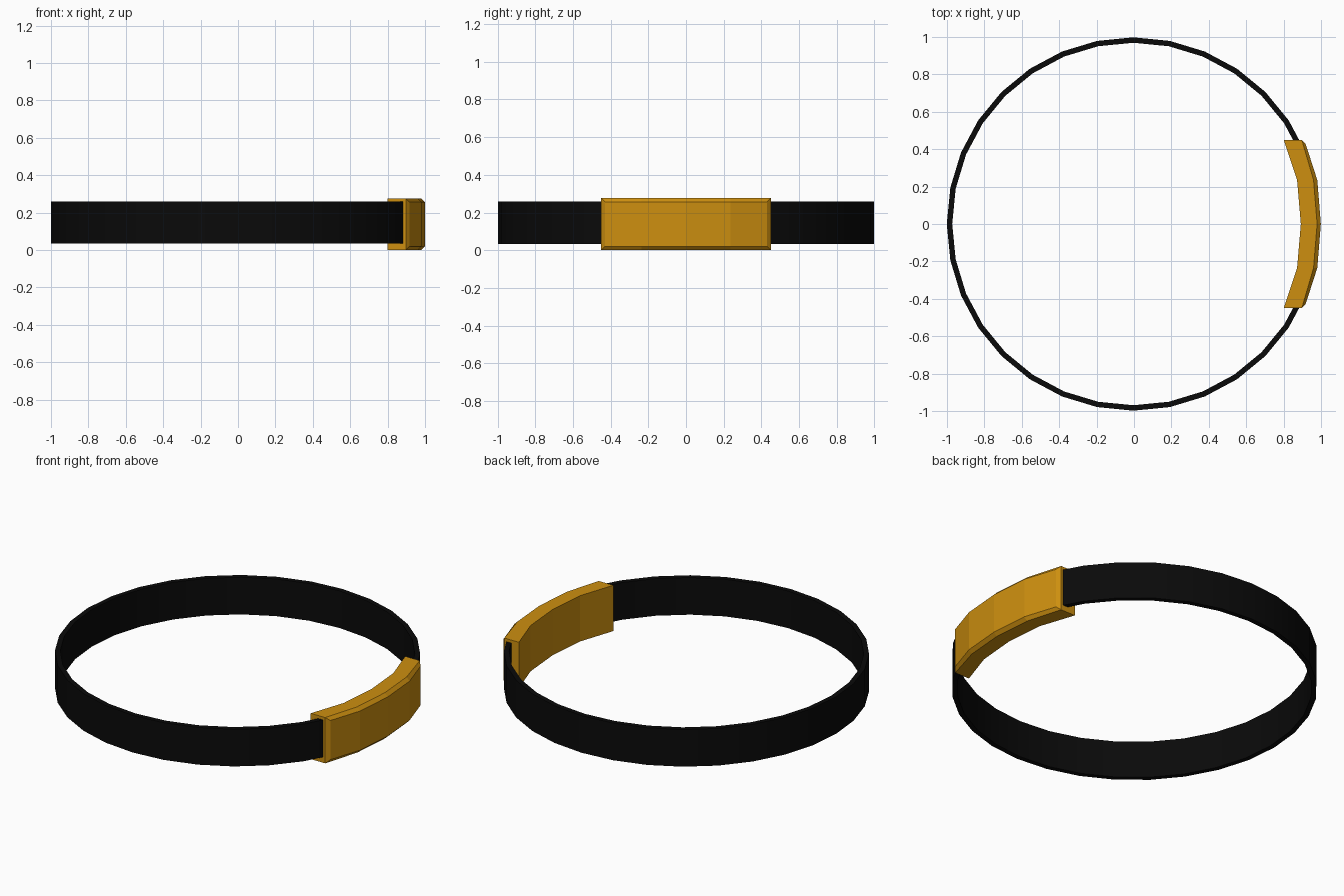
import bpy
import bmesh
from math import cos, sin, tau

cube = bpy.data.objects.get("Cube")
if cube:
    bpy.data.objects.remove(cube)


def make_material(name, color):
    mat = bpy.data.materials.new(name)
    mat.use_nodes = True
    mat.diffuse_color = color
    mat.node_tree.nodes["Principled BSDF"].inputs["Base Color"].default_value = color
    return mat


def make_object(name, bm, mat):
    bmesh.ops.recalc_face_normals(bm, faces=bm.faces)
    mesh = bpy.data.meshes.new(name)
    bm.to_mesh(mesh)
    bm.free()
    mesh.materials.append(mat)
    obj = bpy.data.objects.new(name, mesh)
    bpy.context.collection.objects.link(obj)
    return obj


def bridge(bm, ring_a, ring_b):
    n = len(ring_a)
    for i in range(n):
        j = (i + 1) % n
        bm.faces.new((ring_a[i], ring_a[j], ring_b[j], ring_b[i]))


black = make_material("strap black", (0.003, 0.003, 0.003, 1))
gold = make_material("clasp gold", (0.61, 0.275, 0.005, 1))

# Strap: a thin rectangular profile swept around a 32-sided ring
SIDES = 32
OUTER, INNER, LOW, HIGH = 0.998, 0.969, 0.034, 0.258
bm = bmesh.new()
rings = []
for k in range(SIDES):
    a = tau * k / SIDES
    rings.append([bm.verts.new((r * cos(a) - 0.003, r * sin(a), z))
                  for r, z in ((INNER, LOW), (INNER, HIGH), (OUTER, HIGH), (OUTER, LOW))])
for k in range(SIDES):
    bridge(bm, rings[k], rings[(k + 1) % SIDES])
strap = make_object("strap", bm, black)
bpy.ops.object.select_all(action='DESELECT')
strap.select_set(True)
bpy.context.view_layer.objects.active = strap
bpy.ops.object.shade_smooth_by_angle()

# Clasp: a curved block with a chamfer around its outer face
TOP, BEVEL = 0.276, 0.02
# Each section: y of the body, y of the outer face, inner x, outer x
half = [(0.0, 0.0, 0.892, 0.999), (0.235, 0.235, 0.872, 0.98), (0.45, 0.43, 0.80, 0.917)]
sections = [(-y, -yo, xi, xo) for y, yo, xi, xo in reversed(half[1:])] + half
bm = bmesh.new()
rings = []
for y, yo, xi, xo in sections:
    lip = xo - BEVEL
    points = ((xi, y, 0), (xi, y, TOP), (lip, y, TOP),
              (xo, yo, TOP - BEVEL), (xo, yo, BEVEL), (lip, y, 0))
    rings.append([bm.verts.new(p) for p in points])
for ring_a, ring_b in zip(rings, rings[1:]):
    bridge(bm, ring_a, ring_b)
for ring in (rings[0], rings[-1]):
    bm.faces.new((ring[0], ring[1], ring[2], ring[5]))
    bm.faces.new(ring[2:])
make_object("clasp", bm, gold)
